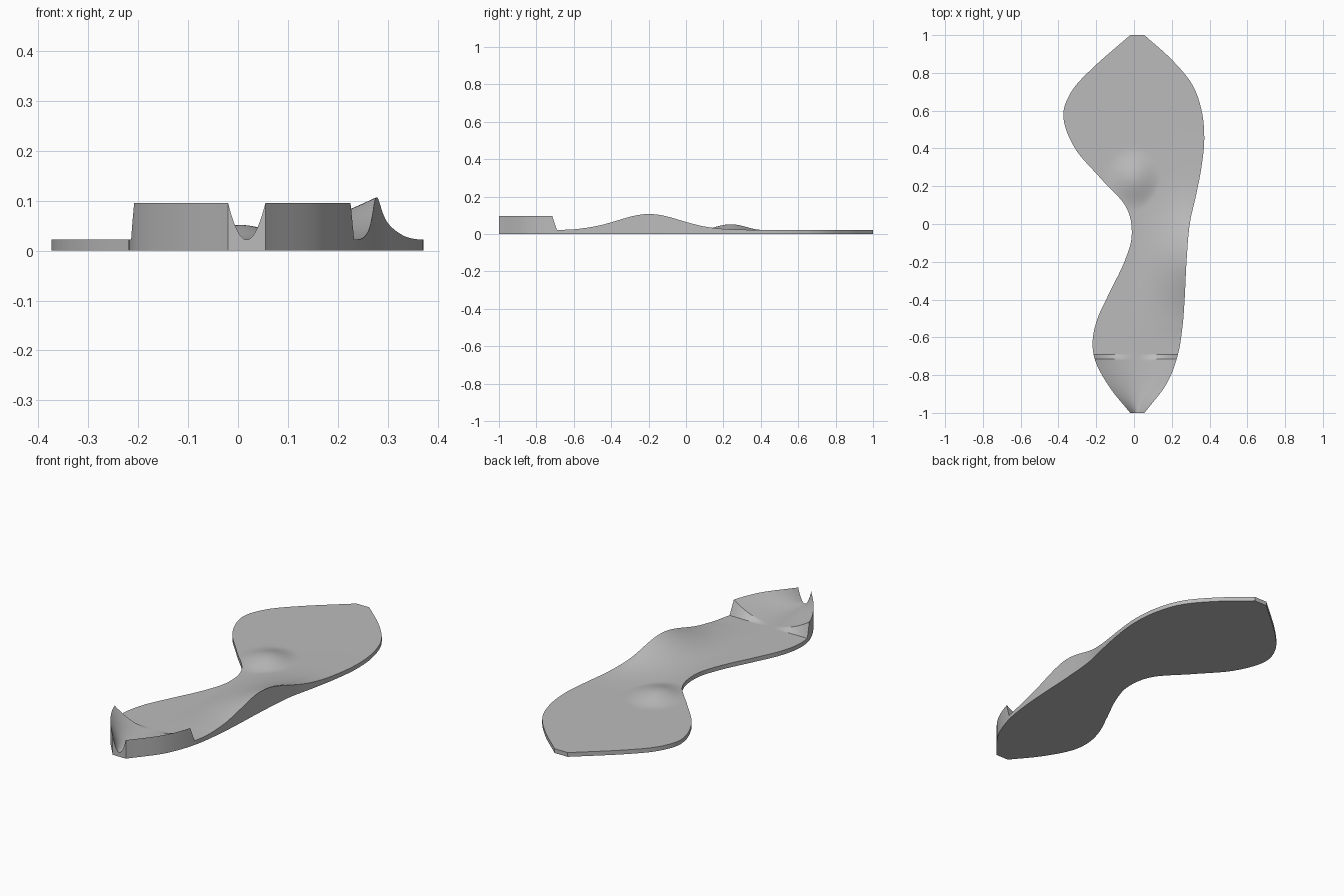
import bpy, bmesh, math

cube = bpy.data.objects.get("Cube")
if cube:
    bpy.data.objects.remove(cube, do_unlink=True)

# Outline of each long edge, as (y, x) from heel to toe
OUTER = [(-1, -.02), (-.87, -.125), (-.73, -.203), (-.62, -.219), (-.5, -.193),
         (-.37, -.133), (-.2, -.051), (-.06, -.012), (.09, -.042), (.24, -.175),
         (.4, -.312), (.57, -.374), (.7, -.332), (.82, -.225), (1, -.02)]
INNER = [(-1, .055), (-.85, .17), (-.7, .23), (-.55, .256), (-.4, .268),
         (-.2, .278), (0, .295), (.15, .328), (.3, .357), (.45, .372),
         (.6, .358), (.74, .307), (.87, .2), (1, .055)]
BASE = 0.022


def edge_x(points, y):
    """Smooth cubic interpolation of x along y."""
    def slope(k):
        a, b = points[max(k - 1, 0)], points[min(k + 1, len(points) - 1)]
        return (b[1] - a[1]) / (b[0] - a[0])
    i = max(k for k in range(len(points) - 1) if points[k][0] <= y)
    (y0, x0), (y1, x1) = points[i], points[i + 1]
    h = y1 - y0
    t = (y - y0) / h
    return ((1 + 2 * t) * (1 - t) ** 2 * x0 + t * (1 - t) ** 2 * h * slope(i)
            + t * t * (3 - 2 * t) * x1 + t * t * (t - 1) * h * slope(i + 1))


def top_height(x, y, u):
    """Flat sheet plus heel cup, arch support and ball pad."""
    cup_fade = min(max((-0.69 - y) / 0.025, 0), 1)
    cup = 0.074 * abs(2 * u - 1) ** 2 * cup_fade
    across = max((x - 0.01) / 0.267, 0)
    arch = 0.085 * min(across, 1) ** 1.5 * math.exp(-((y + 0.2) / 0.24) ** 2)
    arch *= min(max((y + 0.7) / 0.15, 0), 1)
    r = math.hypot(x / 0.15, (y - 0.24) / 0.17)
    pad = 0.03 * math.cos(min(r, 1) * math.pi / 2) ** 2
    return BASE + max(cup, arch, pad)


# Insole: a lofted sheet with a flat underside
COLS = 40
rows = sorted([-1 + 2 * i / 160 for i in range(161)] + [-0.715, -0.69])
bm = bmesh.new()
top, bottom = [], []
for y in rows:
    x0, x1 = edge_x(OUTER, y), edge_x(INNER, y)
    line = [(x0 + (x1 - x0) * j / COLS, j / COLS) for j in range(COLS + 1)]
    top.append([bm.verts.new((x, y, top_height(x, y, u))) for x, u in line])
    bottom.append([bm.verts.new((x, y, 0)) for x, u in line])

last = len(rows) - 1
for i in range(last):
    for j in range(COLS):
        for grid in (top, bottom):
            bm.faces.new((grid[i][j], grid[i][j + 1], grid[i + 1][j + 1], grid[i + 1][j]))
    for j in (0, COLS):
        bm.faces.new((top[i][j], top[i + 1][j], bottom[i + 1][j], bottom[i][j]))
for i in (0, last):
    for j in range(COLS):
        bm.faces.new((top[i][j], top[i][j + 1], bottom[i][j + 1], bottom[i][j]))
bmesh.ops.recalc_face_normals(bm, faces=bm.faces)

mesh = bpy.data.meshes.new("insole")
bm.to_mesh(mesh)
bm.free()
insole = bpy.data.objects.new("insole", mesh)
bpy.context.collection.objects.link(insole)

# Plain grey material
grey = bpy.data.materials.new("plain grey")
grey.use_nodes = True
colour = (0.5, 0.5, 0.5, 1)
grey.diffuse_color = colour
grey.node_tree.nodes["Principled BSDF"].inputs["Base Color"].default_value = colour
mesh.materials.append(grey)

# Smooth curves, crisp rims
bpy.ops.object.select_all(action='DESELECT')
insole.select_set(True)
bpy.context.view_layer.objects.active = insole
bpy.ops.object.shade_smooth_by_angle(angle=math.radians(30))
